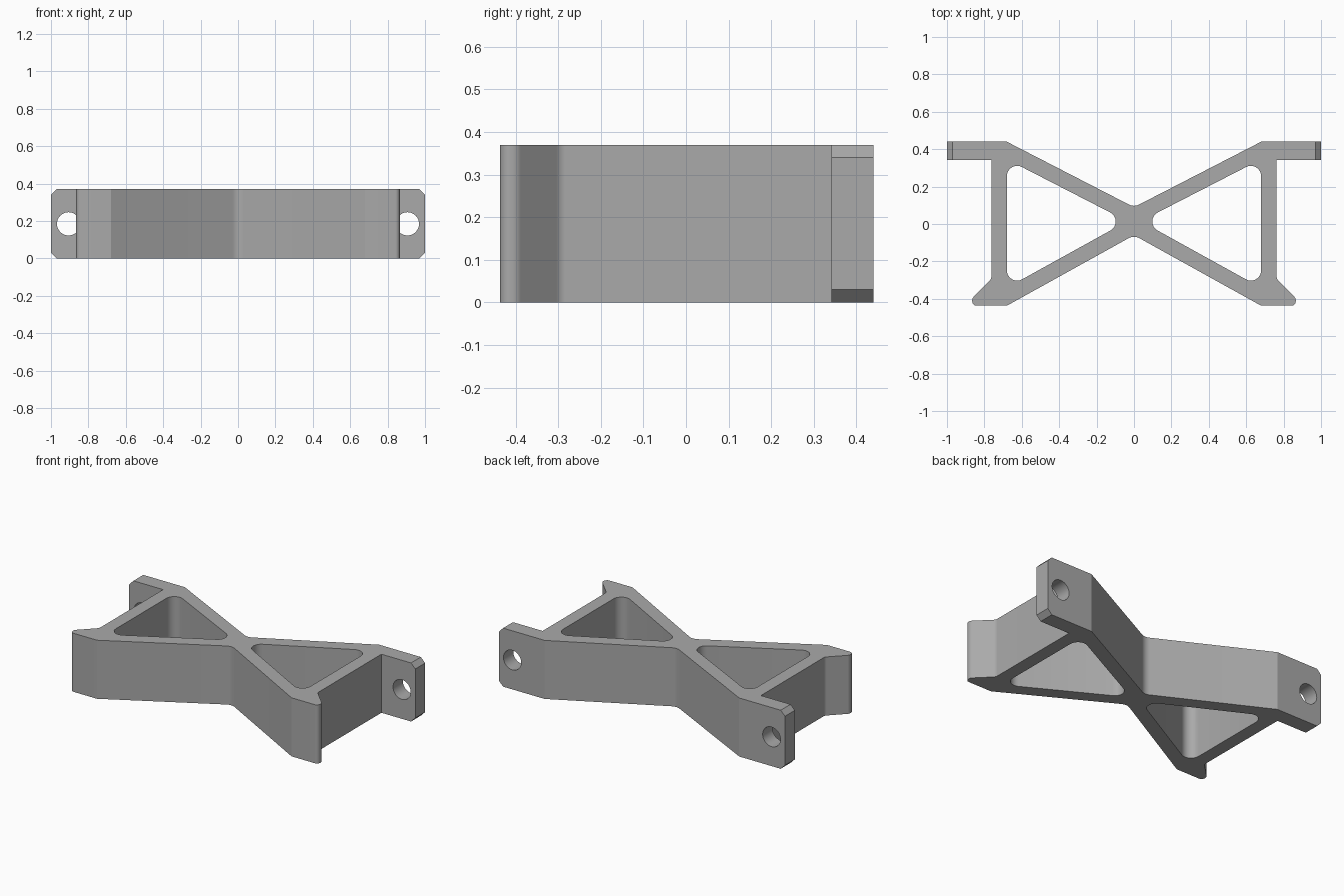
import bpy
import bmesh
import math
from mathutils import Vector

HEIGHT = 0.37

if "Cube" in bpy.data.objects:
    bpy.data.objects.remove(bpy.data.objects["Cube"])

grey = bpy.data.materials.new("plain grey")
grey.use_nodes = True
colour = (0.4, 0.4, 0.4, 1)
grey.diffuse_color = colour
grey.node_tree.nodes["Principled BSDF"].inputs["Base Color"].default_value = colour


def rounded(corners, steps=8):
    """Turn (x, y, radius) corners into a polygon with filleted corners."""
    points = []
    for i, (x, y, radius) in enumerate(corners):
        here = Vector((x, y))
        if radius == 0:
            points.append(here)
            continue
        before = (Vector(corners[i - 1][:2]) - here).normalized()
        after = (Vector(corners[(i + 1) % len(corners)][:2]) - here).normalized()
        half = before.angle(after) / 2
        centre = here + (before + after).normalized() * radius / math.sin(half)
        start = here + before * radius / math.tan(half) - centre
        end = here + after * radius / math.tan(half) - centre
        sweep = start.angle(end)
        for s in range(steps + 1):
            t = s / steps
            points.append(centre + (start * math.sin((1 - t) * sweep)
                                    + end * math.sin(t * sweep)) / math.sin(sweep))
    return points


def prism(name, points, low, high):
    """Extrude a flat outline upwards into a solid object."""
    bm = bmesh.new()
    face = bm.faces.new([bm.verts.new((p.x, p.y, low)) for p in points])
    top = bmesh.ops.extrude_face_region(bm, geom=[face])["geom"]
    bmesh.ops.translate(bm, vec=(0, 0, high - low),
                        verts=[v for v in top if isinstance(v, bmesh.types.BMVert)])
    bmesh.ops.recalc_face_normals(bm, faces=bm.faces)
    # Chamfer the horizontal edges at the outer ends of the mounting tabs
    ends = [e for e in bm.edges if all(abs(v.co.x) > 0.99 for v in e.verts)
            and e.verts[0].co.z == e.verts[1].co.z]
    if ends:
        bmesh.ops.bevel(bm, geom=ends, offset=0.03, segments=1, affect='EDGES')
    mesh = bpy.data.meshes.new(name)
    bm.to_mesh(mesh)
    bm.free()
    mesh.materials.append(grey)
    obj = bpy.data.objects.new(name, mesh)
    bpy.context.collection.objects.link(obj)
    return obj


def cut(target, cutter):
    """Subtract a cutter from the target, then discard it."""
    mod = target.modifiers.new("cut", 'BOOLEAN')
    mod.operation = 'DIFFERENCE'
    mod.solver = 'EXACT'
    mod.object = cutter
    bpy.context.view_layer.objects.active = target
    bpy.ops.object.modifier_apply(modifier=mod.name)
    bpy.data.objects.remove(cutter)


# Outline of one half: waist, mounting tab, side wall, flared foot, waist
half = [(0, 0.09, 0.06), (0.68, 0.44, 0), (1, 0.44, 0), (1, 0.342, 0),
        (0.763, 0.342, 0), (0.763, -0.295, 0.03), (0.865, -0.397, 0.03),
        (0.865, -0.437, 0.024), (0.68, -0.437, 0), (0, -0.06, 0.06)]
outline = half + [(-x, y, r) for x, y, r in reversed(half[1:-1])]
bracket = prism("cross_bracket", rounded(outline), 0, HEIGHT)

for side in (1, -1):
    # Triangular window between the diagonal arms and the side wall
    window = [(side * 0.036, 0.015, 0.055), (side * 0.68, 0.346, 0.055),
              (side * 0.68, -0.341, 0.055)]
    cut(bracket, prism("window_cutter", rounded(window), -0.1, HEIGHT + 0.1))
    # Bolt hole through the tab
    bpy.ops.mesh.primitive_cylinder_add(
        vertices=40, radius=0.062, depth=0.3,
        location=(side * 0.906, 0.39, HEIGHT / 2), rotation=(math.pi / 2, 0, 0))
    hole = bpy.context.object
    hole.data.materials.append(grey)
    cut(bracket, hole)

# Smooth the fillets and holes, keep the real edges sharp
bpy.ops.object.select_all(action='DESELECT')
bracket.select_set(True)
bpy.context.view_layer.objects.active = bracket
bpy.ops.object.shade_smooth_by_angle(angle=math.radians(20))
